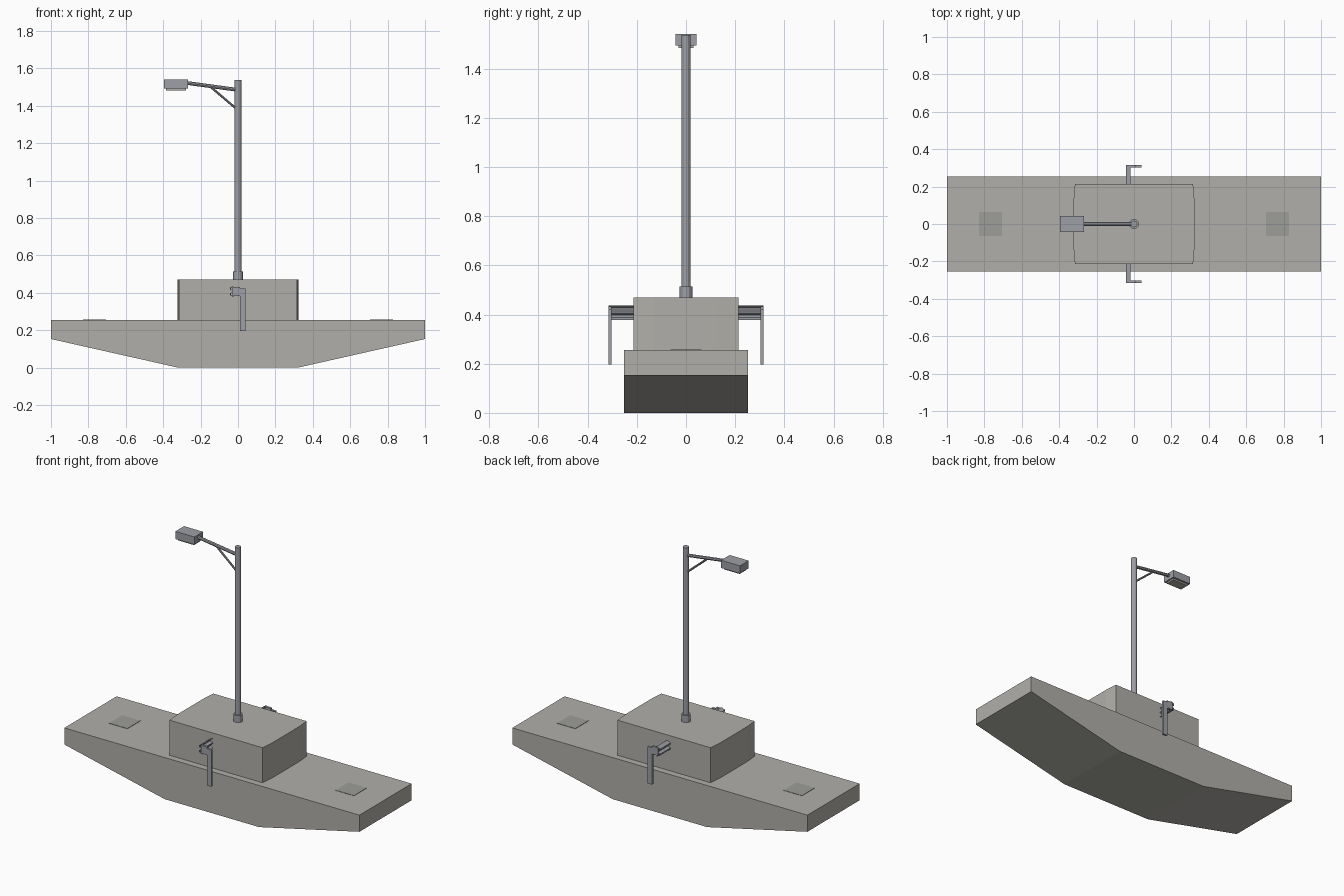
import bpy, bmesh
from mathutils import Vector

if "Cube" in bpy.data.objects:
    bpy.data.objects.remove(bpy.data.objects["Cube"])


def material(name, rgb):
    m = bpy.data.materials.new(name)
    m.diffuse_color = (*rgb, 1)
    m.use_nodes = True
    m.node_tree.nodes["Principled BSDF"].inputs["Base Color"].default_value = m.diffuse_color
    return m


concrete = material("concrete", (0.44, 0.43, 0.40))
dark = material("dark_concrete", (0.34, 0.34, 0.32))
steel = material("steel", (0.34, 0.35, 0.38))


def finish(name, bm, mat):
    bmesh.ops.recalc_face_normals(bm, faces=bm.faces)
    me = bpy.data.meshes.new(name)
    bm.to_mesh(me)
    bm.free()
    me.materials.append(mat)
    ob = bpy.data.objects.new(name, me)
    bpy.context.collection.objects.link(ob)
    return ob


def extrude(name, points, direction, mat):
    """Closed polygon extruded along a direction."""
    bm = bmesh.new()
    face = bm.faces.new([bm.verts.new(p) for p in points])
    new = bmesh.ops.extrude_face_region(bm, geom=[face])["geom"]
    bmesh.ops.translate(bm, vec=direction,
                        verts=[g for g in new if isinstance(g, bmesh.types.BMVert)])
    return finish(name, bm, mat)


def box(name, lo, hi, mat):
    pts = [(lo[0], lo[1], lo[2]), (hi[0], lo[1], lo[2]), (hi[0], hi[1], lo[2]), (lo[0], hi[1], lo[2])]
    return extrude(name, pts, (0, 0, hi[2] - lo[2]), mat)


def rod(name, a, b, r, mat, sides=12):
    a, b = Vector(a), Vector(b)
    d = b - a
    bm = bmesh.new()
    bmesh.ops.create_cone(bm, cap_ends=True, segments=sides, radius1=r, radius2=r, depth=d.length)
    bm.transform(d.to_track_quat('Z', 'Y').to_matrix().to_4x4())
    bmesh.ops.translate(bm, vec=(a + b) / 2, verts=bm.verts)
    return finish(name, bm, mat)


# Barrier base with tapered underside
base = [(-1, .153), (-.32, 0), (.32, 0), (1, .153), (1, .255), (-1, .255)]
extrude("base", [(x, -.253, z) for x, z in base], (0, .506, 0), concrete)

# Upper block with slightly bowed ends
half = [(.316, -.213), (.323, -.128), (.323, .128), (.316, .213)]
outline = half + [(-x, -y) for x, y in half]
extrude("upper_block", [(x, y, .255) for x, y in outline], (0, 0, .215), concrete)

# Deck patches
for side, cx in (("left", -.768), ("right", .768)):
    box(f"deck_patch_{side}", (cx - .062, -.063, .253), (cx + .062, .063, .257), dark)

# Lamp post
rod("pole_collar", (0, 0, .465), (0, 0, .513), .026, steel)
rod("pole", (0, 0, .465), (0, 0, 1.537), .018, steel)
rod("lamp_arm", (0, 0, 1.485), (-.28, 0, 1.523), .010, steel, 8)
rod("arm_brace", (-.01, 0, 1.385), (-.145, 0, 1.5), .006, steel, 8)
box("lamp_head", (-.395, -.042, 1.493), (-.267, .042, 1.54), steel)
box("lamp_lens", (-.385, -.030, 1.483), (-.277, .030, 1.495), concrete)

# Side rails: corrugated beam cross-section and hanging end post
wave = [(-.026, .437), (-.044, .427), (-.044, .418), (-.028, .411),
        (-.028, .404), (-.044, .397), (-.044, .388), (-.026, .378)]
section = wave + [(x + .006, z) for x, z in reversed(wave)]
for side, s in (("front", -1), ("back", 1)):
    extrude(f"rail_beam_{side}", [(x, s * .205, z) for x, z in section], (0, s * .110, 0), steel)
    ys = sorted((s * .302, s * .316))
    box(f"rail_spacer_{side}", (-.030, ys[0], .383), (.010, ys[1], .432), steel)
    box(f"rail_post_{side}", (.010, ys[0], .196), (.040, ys[1], .422), steel)
